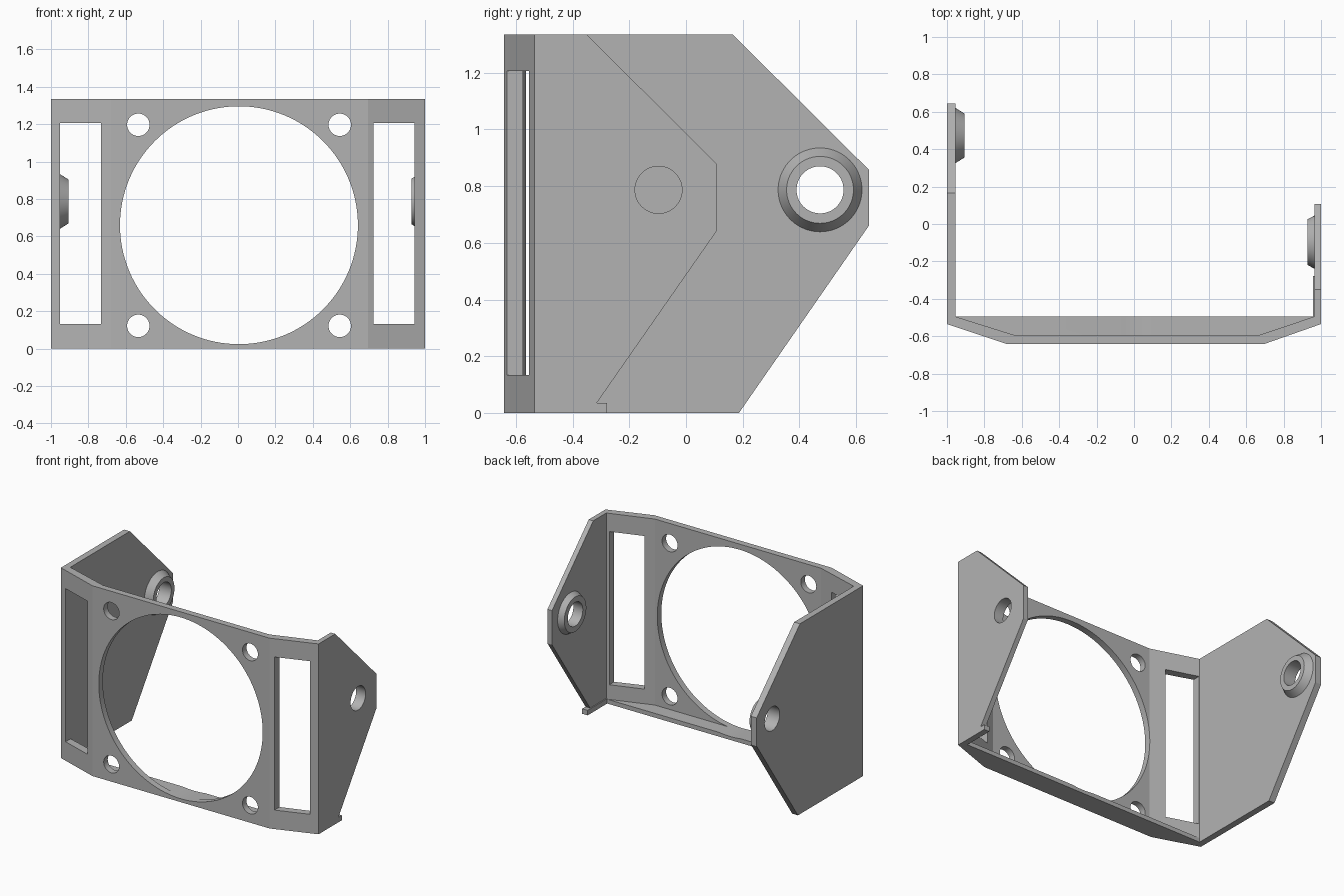
import bpy, bmesh, math
from mathutils import Vector

cube = bpy.data.objects.get("Cube")
if cube:
    bpy.data.objects.remove(cube, do_unlink=True)

grey = bpy.data.materials.new("plain_grey")
grey.use_nodes = True
grey.diffuse_color = (0.45, 0.45, 0.45, 1)
grey.node_tree.nodes["Principled BSDF"].inputs["Base Color"].default_value = grey.diffuse_color

TOP = 1.335          # height of the bracket
BACK = -0.495        # rear edge of the front plate
HOLE_Z = 0.787       # pivot hole height
HOLE_R = 0.083


def finish(name, bm):
    bmesh.ops.recalc_face_normals(bm, faces=bm.faces)
    mesh = bpy.data.meshes.new(name)
    bm.to_mesh(mesh)
    bm.free()
    mesh.materials.append(grey)
    obj = bpy.data.objects.new(name, mesh)
    bpy.context.collection.objects.link(obj)
    return obj


def prism(name, points, push):
    """Extrude a flat outline along the push vector."""
    bm = bmesh.new()
    face = bm.faces.new([bm.verts.new(p) for p in points])
    new = bmesh.ops.extrude_face_region(bm, geom=[face])["geom"]
    verts = [v for v in new if isinstance(v, bmesh.types.BMVert)]
    bmesh.ops.translate(bm, verts=verts, vec=push)
    return finish(name, bm)


def ring(radius, steps=72):
    angles = [math.tau * i / steps for i in range(steps)]
    return [(radius * math.cos(a), radius * math.sin(a)) for a in angles]


def cut(obj, cutters):
    for cutter in cutters:
        mod = obj.modifiers.new("cut", 'BOOLEAN')
        mod.operation = 'DIFFERENCE'
        mod.solver = 'EXACT'
        mod.object = cutter
    graph = bpy.context.evaluated_depsgraph_get()
    mesh = bpy.data.meshes.new_from_object(obj.evaluated_get(graph))
    obj.modifiers.clear()
    obj.data = mesh


def smooth(obj):
    bpy.ops.object.select_all(action='DESELECT')
    obj.select_set(True)
    bpy.context.view_layer.objects.active = obj
    bpy.ops.object.shade_smooth_by_angle(angle=math.radians(15))


def front_cutter(x, z, outline):
    points = [(x + u, -0.8, z + v) for u, v in outline]
    return prism("front_cutter", points, (0, 0.5, 0))


# Front plate with angled ends, and the thin floor behind it
inner = [(0.963, BACK), (0.66, -0.597), (-0.63, -0.597), (-0.955, BACK)]
outer = [(-1, BACK), (-1, -0.535), (-0.68, -0.642), (0.695, -0.642), (1, -0.535), (1, BACK)]
plate = prism("front_plate", [(x, y, 0) for x, y in inner + outer], (0, 0, TOP))
floor = prism("floor_strip", [(x, y, 0) for x, y in inner], (0, 0, 0.03))

# Fan opening, screw holes and side slots
opening = front_cutter(0.005, 0.66, ring(0.636, 128))
holes = [front_cutter(x, z, ring(0.06, 48)) for x in (-0.533, 0.544) for z in (0.122, 1.197)]
slot = [(-0.11, -0.537), (0.11, -0.537), (0.11, 0.537), (-0.11, 0.537)]
slots = [front_cutter(x, 0.67, slot) for x in (-0.842, 0.835)]
cut(plate, [opening] + holes + slots)
cut(floor, [opening])
cutters = [opening] + holes + slots


def side_wall(side, outline, x_out, x_in, hole_y, boss_end, base_r, tip_r):
    """Side wall with a pivot hole and a tapered hollow boss on its inside."""
    wall = prism(side + "_wall", [(x_out, y, z) for y, z in outline], (x_in - x_out, 0, 0))
    cutter = prism("pivot_cutter", [(x_out * 1.1, hole_y + u, HOLE_Z + v) for u, v in ring(HOLE_R)],
                   (-0.3 * x_out, 0, 0))
    cut(wall, [cutter])
    cutters.append(cutter)
    smooth(wall)

    # Boss: four rings bridged into a closed tube
    bm = bmesh.new()
    loops = []
    for x, r in ((x_in, base_r), (boss_end, tip_r), (boss_end, HOLE_R), (x_in, HOLE_R)):
        loops.append([bm.verts.new((x, hole_y + u, HOLE_Z + v)) for u, v in ring(r)])
    for k, a in enumerate(loops):
        b = loops[(k + 1) % len(loops)]
        for i in range(len(a)):
            j = (i + 1) % len(a)
            bm.faces.new((a[i], a[j], b[j], b[i]))
    smooth(finish(side + "_boss", bm))


# Long right wall and short left wall
side_wall("right", [(BACK, 0), (0.187, 0), (0.645, 0.66), (0.645, 0.858), (0.165, TOP), (BACK, TOP)],
          -1, -0.955, 0.473, -0.907, 0.148, 0.118)
side_wall("left", [(BACK, 0.035), (-0.315, 0.035), (0.107, 0.64), (0.107, 0.88), (-0.35, TOP), (BACK, TOP)],
          1, 0.965, -0.097, 0.927, 0.142, 0.122)

# Small foot under the left wall
prism("left_foot", [(0.958, BACK, 0), (1, BACK, 0), (1, -0.278, 0), (0.958, -0.278, 0)], (0, 0, 0.035))

smooth(plate)
smooth(floor)
for cutter in cutters:
    bpy.data.objects.remove(cutter, do_unlink=True)
